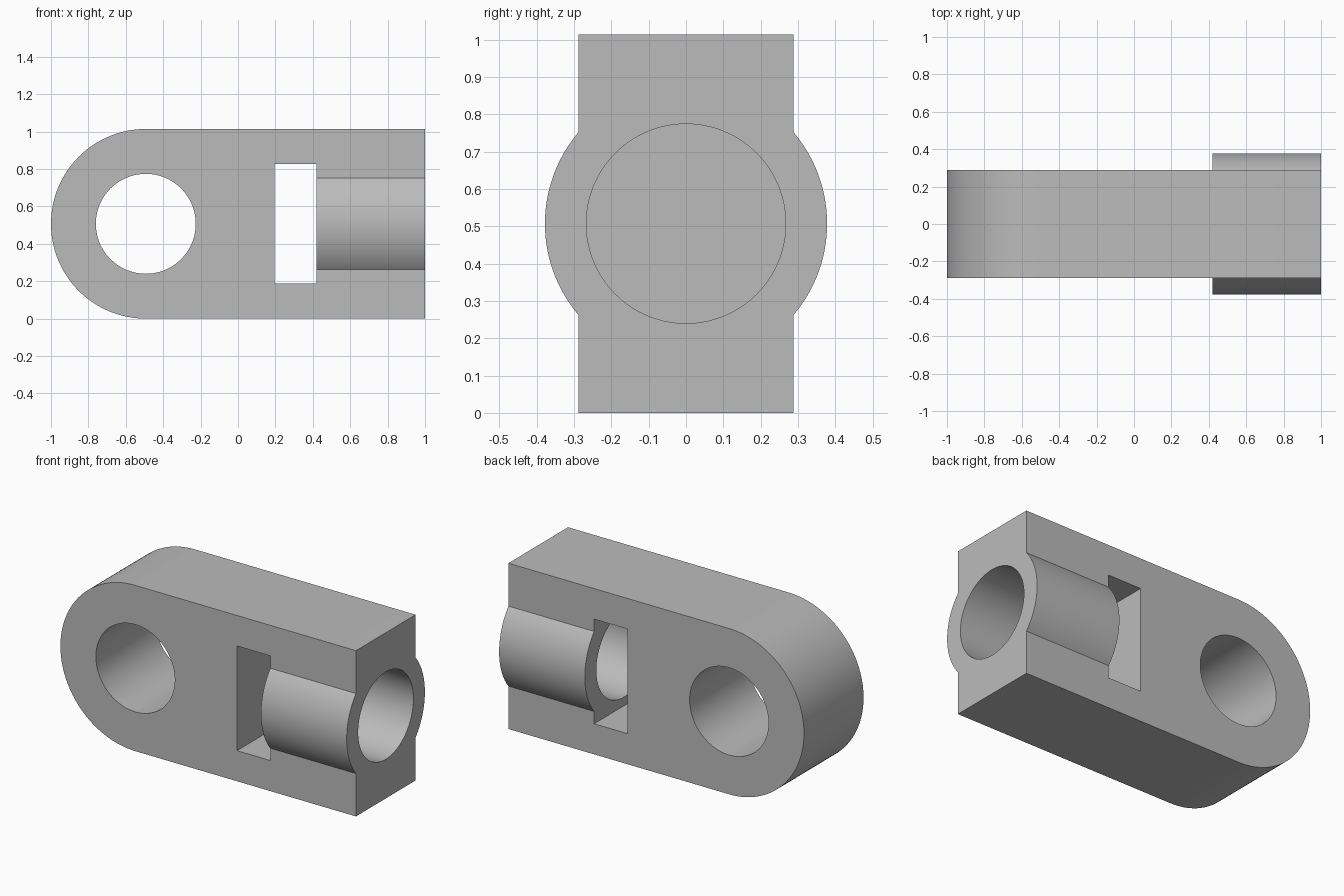
import bpy, bmesh
from math import pi, sin, cos, radians
from mathutils import Matrix

cube = bpy.data.objects.get("Cube")
if cube:
    bpy.data.objects.remove(cube, do_unlink=True)

R = 0.507            # half height and radius of the rounded end
HALF = 0.288         # half thickness of the link
EYE_X = R - 1        # centre of the rounded end
BORE = 0.267
SEGS = 128

steel = bpy.data.materials.new("grey steel")
steel.use_nodes = True
grey = (0.5, 0.5, 0.5, 1)
steel.diffuse_color = grey
steel.node_tree.nodes["Principled BSDF"].inputs["Base Color"].default_value = grey


def finish(name, bm):
    bmesh.ops.recalc_face_normals(bm, faces=bm.faces)
    mesh = bpy.data.meshes.new(name)
    bm.to_mesh(mesh)
    bm.free()
    mesh.materials.append(steel)
    obj = bpy.data.objects.new(name, mesh)
    bpy.context.collection.objects.link(obj)
    return obj


def prism(name, outline, half):
    """Extrude an x-z outline symmetrically along y."""
    bm = bmesh.new()
    face = bm.faces.new([bm.verts.new((x, -half, z)) for x, z in outline])
    new = bmesh.ops.extrude_face_region(bm, geom=[face])["geom"]
    verts = [v for v in new if isinstance(v, bmesh.types.BMVert)]
    bmesh.ops.translate(bm, verts=verts, vec=(0, 2 * half, 0))
    return finish(name, bm)


def box(name, x0, x1, z0, z1, half):
    return prism(name, [(x0, z0), (x1, z0), (x1, z1), (x0, z1)], half)


def rod(name, radius, length, centre, axis):
    bm = bmesh.new()
    turn = Matrix.Rotation(pi / 2, 4, axis)
    bmesh.ops.create_cone(bm, cap_ends=True, segments=SEGS, radius1=radius,
                          radius2=radius, depth=length,
                          matrix=Matrix.Translation(centre) @ turn)
    return finish(name, bm)


def combine(target, tool, operation):
    mod = target.modifiers.new(tool.name, "BOOLEAN")
    mod.operation = operation
    mod.solver = "EXACT"
    mod.object = tool
    tool.hide_render = True
    bpy.context.view_layer.objects.active = target
    bpy.ops.object.modifier_apply(modifier=mod.name)
    bpy.data.objects.remove(tool, do_unlink=True)


# Link plate with one rounded end, left long for trimming
arc = [pi / 2 + pi * i / (SEGS // 2) for i in range(SEGS // 2 + 1)]
outline = [(EYE_X + R * cos(a), R + R * sin(a)) for a in arc]
link = prism("eye_link", outline + [(1.2, 0), (1.2, 2 * R)], HALF)

# Round socket bulging out of both sides
combine(link, rod("socket", 0.378, 0.8, (0.7, 0, R), "Y"), "UNION")

# Square end, nut slot, socket bore and cross hole
combine(link, box("end_trim", 1, 1.5, -0.5, 1.5, 1), "DIFFERENCE")
combine(link, box("nut_slot", 0.195, 0.42, R - 0.32, R + 0.32, 1), "DIFFERENCE")
combine(link, rod("socket_bore", BORE, 1, (0.8, 0, R), "Y"), "DIFFERENCE")
combine(link, rod("cross_hole", BORE, 2, (EYE_X, 0, R), "X"), "DIFFERENCE")

bpy.ops.object.select_all(action="DESELECT")
link.select_set(True)
bpy.context.view_layer.objects.active = link
bpy.ops.object.shade_smooth_by_angle(angle=radians(30))
